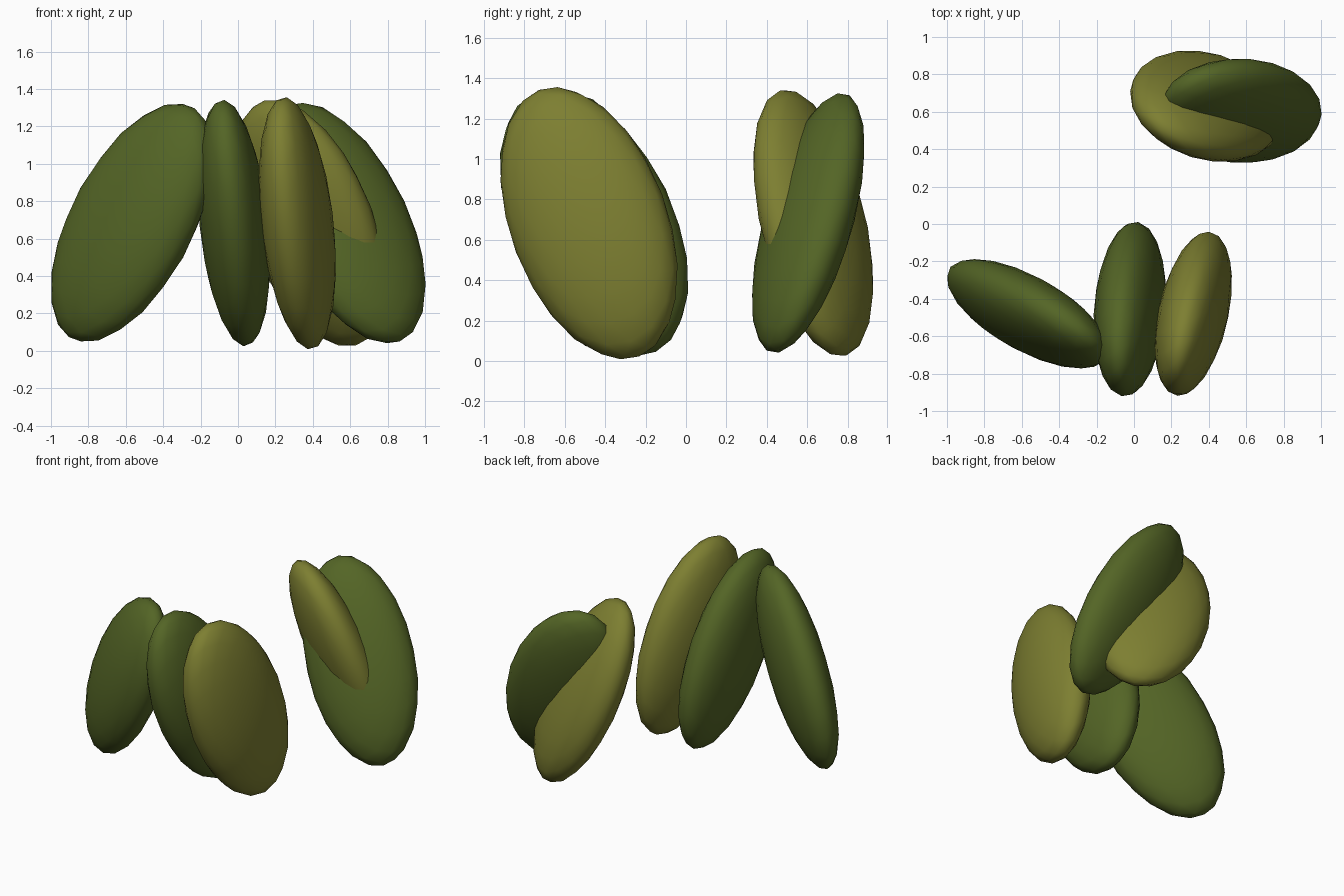
import bpy
from mathutils import Matrix, Vector

if "Cube" in bpy.data.objects:
    bpy.data.objects.remove(bpy.data.objects["Cube"])


def make_material(name, rgb):
    mat = bpy.data.materials.new(name)
    mat.diffuse_color = (*rgb, 1.0)
    mat.use_nodes = True
    mat.node_tree.nodes["Principled BSDF"].inputs["Base Color"].default_value = mat.diffuse_color
    return mat


green = make_material("dark_green", (0.088, 0.130, 0.019))
olive = make_material("olive", (0.205, 0.212, 0.031))


def leaf_pad(name, centre, long_dir, flat_dir, mat, size=(0.184, 0.393, 0.71)):
    """Flattened ellipsoid: size = half thickness, half width, half length."""
    z = Vector(long_dir).normalized()
    x = Vector(flat_dir)
    x = (x - z * x.dot(z)).normalized()
    y = z.cross(x)
    rot = Matrix((x, y, z)).transposed()
    bpy.ops.mesh.primitive_ico_sphere_add(subdivisions=3, radius=1)
    ob = bpy.context.object
    ob.name = name
    ob.data.transform(rot.to_4x4() @ Matrix.Diagonal((*size, 1.0)))
    ob.location = centre
    ob.data.materials.append(mat)
    bpy.ops.object.shade_smooth()
    return ob


# front group of three leaning pads
leaf_pad("front_left_pad", (-0.568, -0.48, 0.685),
         (0.549, -0.213, 1), (0.72, 1, -0.182), green, (0.184, 0.383, 0.71))
leaf_pad("front_middle_pad", (-0.022, -0.455, 0.683),
         (-0.10, -0.48, 1), (1, 0.0, 0.10), green)
leaf_pad("front_right_pad", (0.317, -0.48, 0.682),
         (-0.13, -0.376, 1), (1, -0.173, 0.066), olive)

# back pair of crossing pads
leaf_pad("back_right_pad", (0.572, 0.605, 0.683),
         (-0.462, 0.249, 1), (-0.40, 1, -0.434), green, (0.184, 0.37, 0.715))
leaf_pad("back_left_pad", (0.385, 0.63, 0.683),
         (-0.374, -0.191, 1), (0.63, 1, 0.43), olive)
